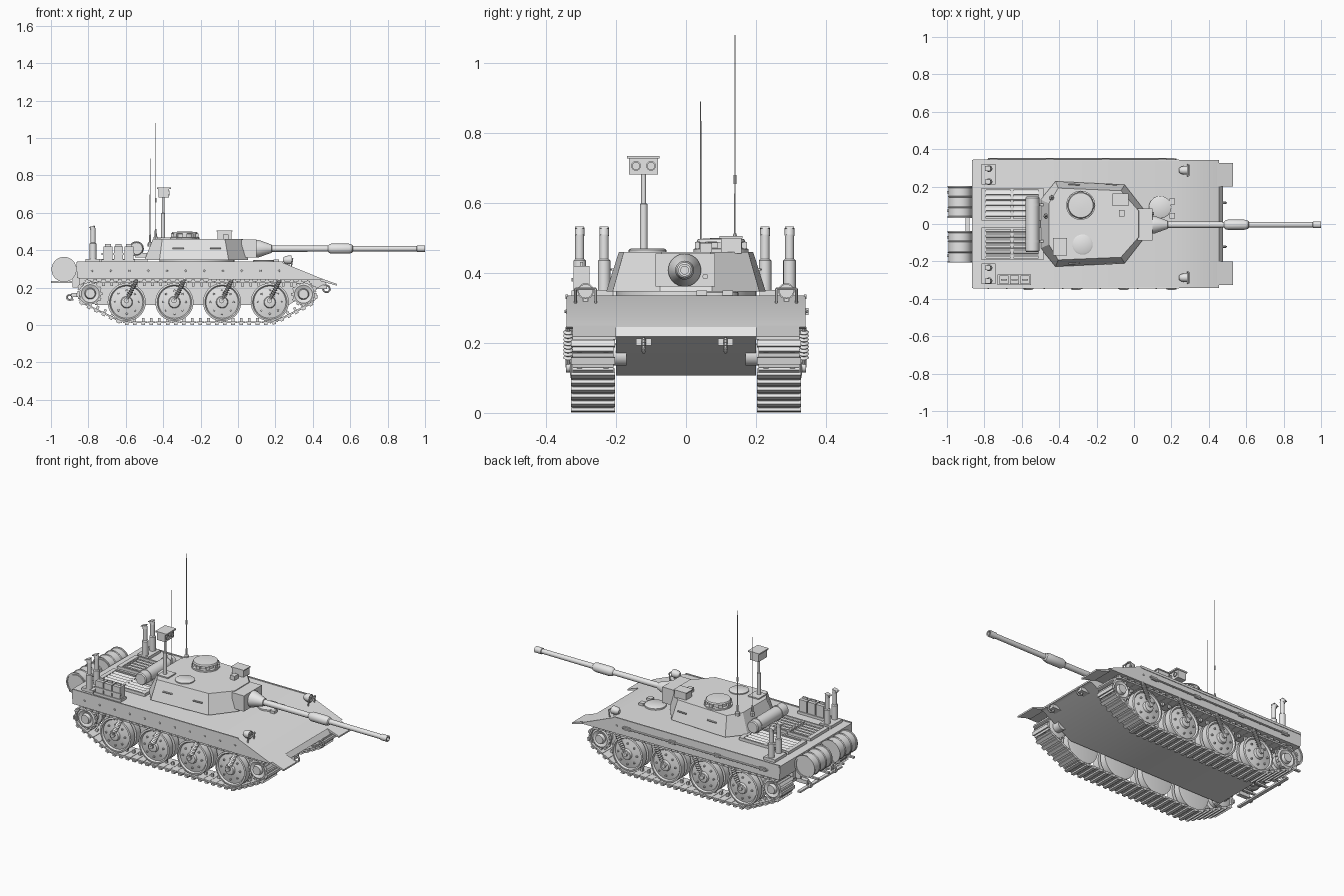
import bpy, bmesh, math
from mathutils import Vector, Matrix
from mathutils.geometry import convex_hull_2d

if "Cube" in bpy.data.objects:
    bpy.data.objects.remove(bpy.data.objects["Cube"])

grey = bpy.data.materials.new("plain_grey")
grey.diffuse_color = (0.8, 0.8, 0.8, 1)
grey.use_nodes = True
grey.node_tree.nodes["Principled BSDF"].inputs["Base Color"].default_value = grey.diffuse_color


def part(name, build):
    """Make one object; smooth shading with sharp edges kept."""
    bm = bmesh.new()
    build(bm)
    bmesh.ops.recalc_face_normals(bm, faces=bm.faces)
    for f in bm.faces:
        f.smooth = True
    for e in bm.edges:
        e.smooth = e.calc_face_angle(3.1) < 0.55
    me = bpy.data.meshes.new(name)
    bm.to_mesh(me)
    bm.free()
    me.materials.append(grey)
    ob = bpy.data.objects.new(name, me)
    bpy.context.collection.objects.link(ob)
    return ob


def box(bm, x0, x1, y0, y1, z0, z1, mat=Matrix()):
    m = mat @ Matrix.Translation(((x0 + x1) / 2, (y0 + y1) / 2, (z0 + z1) / 2))
    bmesh.ops.create_cube(bm, size=1, matrix=m @ Matrix.Diagonal((x1 - x0, y1 - y0, z1 - z0, 1)))


def loft(bm, a, b):
    va, vb = [bm.verts.new(p) for p in a], [bm.verts.new(p) for p in b]
    n = len(va)
    for i in range(n):
        j = (i + 1) % n
        bm.faces.new((va[i], va[j], vb[j], vb[i]))
    bm.faces.new(va)
    bm.faces.new(vb)


def prism(bm, pts, y0, y1):
    loft(bm, [(x, y0, z) for x, z in pts], [(x, y1, z) for x, z in pts])


def lathe(bm, prof, org, axis, seg=24):
    """Revolve (radius, distance) pairs about an axis, ends capped."""
    m = Matrix.Translation(org) @ Vector(axis).to_track_quat('Z', 'Y').to_matrix().to_4x4()
    rings = [[bm.verts.new(m @ Vector((r * math.cos(math.tau * i / seg), r * math.sin(math.tau * i / seg), t)))
              for i in range(seg)] for r, t in prof]
    for a, b in zip(rings, rings[1:]):
        for i in range(seg):
            j = (i + 1) % seg
            bm.faces.new((a[i], a[j], b[j], b[i]))
    bm.faces.new(rings[0])
    bm.faces.new(rings[-1])


def rod(bm, p, q, r, seg=10):
    d = Vector(q) - Vector(p)
    lathe(bm, [(r, 0), (r, d.length)], p, d, seg)


def ring(bm, org, axis, r, t, seg=16):
    pts = []
    q = Vector(axis).to_track_quat('Z', 'Y')
    for i in range(seg):
        a = math.tau * i / seg
        pts.append(Vector(org) + q @ Vector((r * math.cos(a), r * math.sin(a), 0)))
    for i in range(seg):
        rod(bm, pts[i - 1], pts[i], t, 6)


# Hull
def hull(bm):
    prism(bm, [(-.86, .25), (-.865, .335), (.235, .335), (.455, .245), (.44, .24)], -.342, .342)
    prism(bm, [(-.85, .25), (-.85, .2), (-.76, .107), (.27, .107), (.455, .215), (.475, .218), (.455, .246)], -.2, .2)
    for s in (-1, 1):
        prism(bm, [(.44, .251), (.53, .219), (.53, .21), (.44, .235)], s * .2, s * .325)
part("hull", hull)


def side_fittings(bm):
    for s in (-1, 1):
        for i in range(11):
            lathe(bm, [(.006, 0), (.004, .006)], (-.78 + i * .1, s * .341, .29), (0, s, 0), 8)
        box(bm, -.86, .24, s * .337, s * .345, .325, .339)
    for x in (-.75, -.45, -.15, .15):
        box(bm, x - .02, x + .02, .34, .35, .28, .3)
    rod(bm, (-.78, .347, .29), (.18, .347, .29), .005)
part("side_fittings", side_fittings)

# Running gear
wheels_x = (-.595, -.34, -.085, .17)


def road_wheels(bm):
    for s in (-1, 1):
        for x in wheels_x:
            o = (x, s * .215, .122)
            lathe(bm, [(.08, 0), (.102, .003), (.102, .042), (.06, .044), (.06, .058), (.102, .06), (.102, .098),
                       (.092, .1), (.086, .09), (.045, .098), (.032, .1), (.028, .113), (.015, .116)], o, (0, s, 0), 36)
            for k in range(8):
                a = math.tau * k / 8
                lathe(bm, [(.006, 0), (.005, .012)],
                      (x + .062 * math.cos(a), s * .306, .122 + .062 * math.sin(a)), (0, s, 0), 8)
part("road_wheels", road_wheels)


def end_wheels(bm):
    for s in (-1, 1):
        for x, z in ((-.79, .168), (.35, .165)):
            lathe(bm, [(.05, 0), (.058, .004), (.058, .03), (.04, .034), (.04, .066), (.058, .07), (.058, .096),
                       (.048, .1), (.03, .092), (.025, .11)], (x, s * .215, z), (0, s, 0), 28)
            for k in range(12):
                m = Matrix.Translation((x, 0, z)) @ Matrix.Rotation(math.tau * k / 12, 4, 'Y')
                for y in (.222, .298):
                    box(bm, .05, .066, s * y, s * (y + .014), -.007, .007, m)
            lathe(bm, [(.03, 0), (.03, .06)], (x, s * .17, z), (0, s, 0), 16)
part("sprockets_and_idlers", end_wheels)

# Track path wraps the wheel circles
circles = [(-.79, .168, .062), (.35, .165, .062), (-.595, .122, .106), (.17, .122, .106)]
cloud = [Vector((x + r * math.cos(math.tau * k / 48), z + r * math.sin(math.tau * k / 48)))
         for x, z, r in circles for k in range(48)]
path = [cloud[i] for i in convex_hull_2d(cloud)]


def resample(pts, n):
    segs = [(pts[i], pts[(i + 1) % len(pts)]) for i in range(len(pts))]
    step, out, pos, base = sum((b - a).length for a, b in segs) / n, [], 0, 0
    for a, b in segs:
        ln = (b - a).length
        while pos < base + ln and len(out) < n:
            out.append((a.lerp(b, (pos - base) / ln), (b - a).normalized()))
            pos += step
        base += ln
    return out, step


def tracks(bm):
    links, step = resample(path, 62)
    cx, cz = -.21, .14
    for p, t in links:
        n = Vector((t.y, -t.x))
        if n.dot(p - Vector((cx, cz))) < 0:
            n = -n
        m = Matrix(((t.x, 0, n.x, p.x), (0, 1, 0, 0), (t.y, 0, n.y, p.y), (0, 0, 0, 1)))
        for s in (-1, 1):
            a, b = s * .207, s * .325
            box(bm, -step * .48, step * .48, a, b, -.004, .006, m)
            box(bm, -step * .22, step * .22, s * .203, s * .329, .004, .015, m)
            box(bm, -.007, .007, s * .26, s * .272, -.022, -.003, m)
part("tracks", tracks)


def springs(bm):
    for s in (-1, 1):
        for x in wheels_x:
            p, q = Vector((x + .055, s * .337, .245)), Vector((x - .002, s * .337, .13))
            d = q - p
            prof = [(.015 if k % 2 else .008, d.length * (.08 + .045 * k)) for k in range(16)]
            lathe(bm, prof, p, d, 10)
            rod(bm, p, q, .007)
            rod(bm, q - Vector((0, s * .02, 0)), q + Vector((0, s * .006, 0)), .014, 12)
part("suspension_springs", springs)

# Turret
low = [(-.42, .228), (-.05, .21), (.055, .075), (.055, -.075), (-.05, -.21), (-.42, -.228), (-.5, -.13), (-.5, .13)]
top = [(-.405, .192), (-.07, .178), (.025, .07), (.025, -.07), (-.07, -.178), (-.405, -.192), (-.455, -.11), (-.455, .11)]


def turret(bm):
    loft(bm, [(x, y, .347) for x, y in low], [(x, y, .46) for x, y in top])
    lathe(bm, [(.2, 0), (.2, .015)], (-.22, 0, .334), (0, 0, 1), 40)
    for s in (-1, 1):
        for x in (-.35, -.15):
            rod(bm, (x, s * .213, .41), (x + .06, s * .21, .41), .004, 6)
part("turret", turret)


def gun(bm):
    box(bm, .02, .1, -.087, .083, .362, .456)
    lathe(bm, [(.047, .095), (.047, .11), (.027, .165), (.022, .18), (.017, .182), (.016, .48), (.024, .49), (.027, .5),
               (.027, .59), (.022, .61), (.015, .615), (.014, .955), (.018, .957), (.018, 1.0), (.011, 1.0), (.011, .97)],
          (0, -.004, .408), (1, 0, 0), 28)
    lathe(bm, [(.008, 0), (.008, .01)], (.098, .055, .39), (1, 0, 0), 10)
part("gun_and_mantlet", gun)


def hatches(bm):
    lathe(bm, [(.078, 0), (.078, .012), (.062, .014), (.062, .03), (.07, .032), (.066, .04), (.02, .043)],
          (-.285, .1, .457), (0, 0, 1), 28)
    for k in range(8):
        m = Matrix.Translation((-.285, .1, .47)) @ Matrix.Rotation(math.tau * k / 8, 4, 'Z')
        box(bm, .055, .074, -.011, .011, 0, .018, m)
    lathe(bm, [(.054, 0), (.054, .008), (.047, .012)], (-.275, -.11, .458), (0, 0, 1), 28)
    lathe(bm, [(.06, 0), (.06, .01), (.053, .014)], (.14, .09, .334), (0, 0, 1), 28)
    for y in (.045, .12):
        box(bm, .19, .22, y - .015, y + .015, .33, .35)
part("hatches", hatches)


def sights(bm):
    box(bm, -.11, -.035, .1, .158, .455, .503)
    box(bm, -.115, -.03, .096, .162, .499, .505)
    box(bm, -.08, -.05, .04, .075, .455, .485)
    box(bm, -.43, -.36, -.15, -.075, .455, .467)
part("turret_sights", sights)


def mast(bm):
    lathe(bm, [(.024, 0), (.02, .01), (.011, .012), (.011, .14), (.007, .142), (.007, .23)], (-.4, -.121, .457), (0, 0, 1), 16)
    box(bm, -.425, -.37, -.163, -.08, .682, .73)
    box(bm, -.432, -.358, -.168, -.076, .727, .735)
    for y in (-.143, -.1):
        lathe(bm, [(.014, 0), (.014, .006), (.01, .006), (.01, .001)], (-.371, y, .706), (1, 0, 0), 16)
part("sensor_mast", mast)


def antennas(bm):
    for x, y, h in ((-.44, .14, 1.08), (-.47, .042, .89)):
        z = .45 if x > -.45 else .42
        lathe(bm, [(.014, 0), (.012, .02), (.006, .025), (.005, .06), (.0022, .065), (.0015, h - z)], (x, y, z), (0, 0, 1), 8)
    rod(bm, (-.44, .14, .655), (-.44, .14, .68), .005)
part("antennas", antennas)


def roll(bm):
    lathe(bm, [(.032, 0), (.037, .006), (.037, .29), (.032, .296)], (-.543, -.15, .408), (0, 1, 0), 24)
    for y in (-.1, .095):
        lathe(bm, [(.04, 0), (.04, .014)], (-.543, y, .408), (0, 1, 0), 24)
        box(bm, -.55, -.46, y, y + .014, .36, .385)
part("stowage_roll", roll)


# Engine deck
def deck(bm):
    for s in (-1, 1):
        a, b = s * .018, s * .19
        box(bm, -.815, -.79, a, b, .33, .352)
        box(bm, -.51, -.485, a, b, .33, .352)
        for y in (.02, .182):
            box(bm, -.815, -.485, s * y, s * (y + .01), .33, .352)
        for k in range(5):
            m = Matrix.Translation((0, s * (.05 + k * .029), .345)) @ Matrix.Rotation(-.5 * s, 4, 'X')
            box(bm, -.79, -.51, -.01, .01, -.003, .003, m)
        box(bm, -.66, -.645, a, b, .33, .35)
part("engine_grilles", deck)


def exhausts(bm):
    for s in (-1, 1):
        box(bm, -.815, -.74, s * .21, s * .32, .33, .352)
        for y in (.23, .3):
            o = (-.775, s * y - .004, .35)
            lathe(bm, [(.018, 0), (.018, .085), (.013, .09), (.013, .16)], o, (0, 0, 1), 16)
            m = Matrix.Translation((-.775, o[1], .517)) @ Matrix.Rotation(-.35, 4, 'Y')
            lathe(bm, [(.014, 0), (.014, .022)], (-.775, o[1], .507), (-.25, 0, 1), 16)
            box(bm, -.02, .012, -.013, .013, .008, .012, m)
part("exhaust_stacks", exhausts)


def cans(bm):
    for x in (-.72, -.664, -.608):
        box(bm, x, x + .05, -.322, -.276, .335, .42)
        box(bm, x + .01, x + .04, -.303, -.295, .42, .432)
    box(bm, -.73, -.55, -.327, -.271, .33, .35)
    box(bm, -.73, -.55, -.327, -.323, .375, .385)
part("fuel_cans", cans)


def drums(bm):
    for y in (-.207, .033):
        prof = [(.055, 0), (.055, .005), (.06, .005), (.06, 0), (.067, 0), (.067, .008), (.063, .01), (.063, .052), (.067, .056),
                (.063, .06), (.063, .11), (.067, .114), (.063, .118), (.063, .16), (.067, .162), (.067, .17), (.058, .17), (.058, .165)]
        lathe(bm, prof, (-.93, y, .297), (0, 1, 0), 32)
        for d in (.03, .13):
            box(bm, -1.0, -.85, y + d, y + d + .014, .224, .234)
            box(bm, -.885, -.85, y + d, y + d + .014, .2, .3)
part("rear_drums", drums)


def hooks(bm):
    for y in (-.121, .113):
        box(bm, .42, .475, y - .022, y + .022, .193, .213)
        ring(bm, (.473, y, .193), (0, 1, 0), .018, .006)
        box(bm, -.89, -.82, y - .012, y + .012, .15, .172)
        ring(bm, (-.9, y, .148), (0, 1, 0), .014, .006)
    box(bm, -.9, -.88, -.2, .2, .13, .14)
part("towing_hooks", hooks)


def lamps(bm):
    for s in (-1, 1):
        lathe(bm, [(.01, 0), (.02, .012), (.023, .03), (.023, .045), (.019, .045), (.019, .04)],
              (.24, s * .287, .348), (1, 0, 0), 20)
        box(bm, .245, .275, s * .28, s * .294, .31, .335)
        for y in (.258, .316):
            rod(bm, (.285, s * y, .31), (.292, s * y, .355), .004, 6)
        rod(bm, (.292, s * .258, .355), (.292, s * .316, .355), .004, 6)
part("headlamps", lamps)
